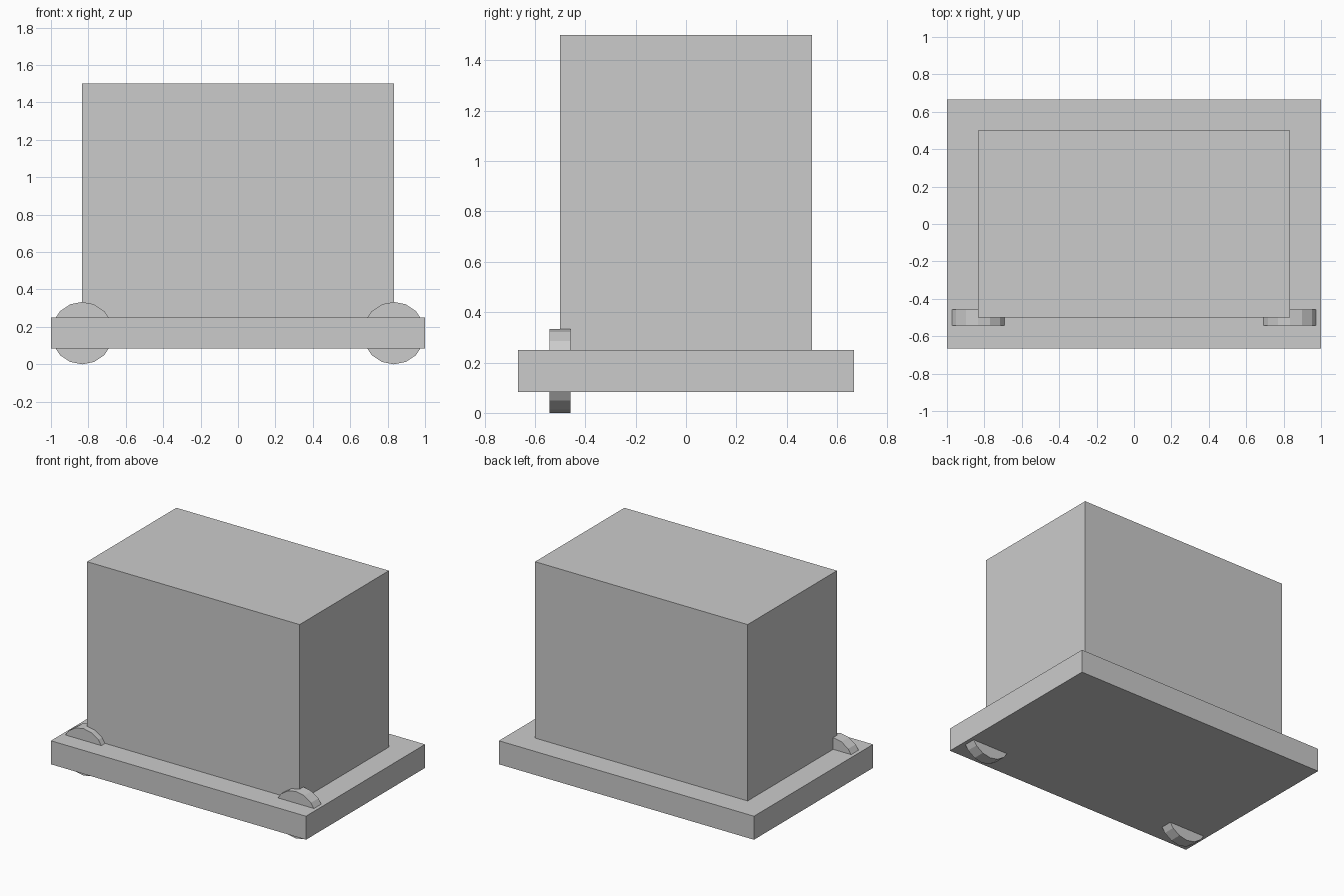
import bpy
from math import pi

if "Cube" in bpy.data.objects:
    bpy.data.objects.remove(bpy.data.objects["Cube"])


def box(name, size, z_bottom):
    """Axis-aligned box centred on x = y = 0, resting at z_bottom."""
    bpy.ops.mesh.primitive_cube_add(size=1, location=(0, 0, z_bottom + size[2] / 2))
    ob = bpy.context.object
    ob.name = name
    ob.scale = size
    bpy.ops.object.transform_apply(location=False, rotation=False, scale=True)
    return ob


def wheel(name, x):
    """16-sided flat-shaded disc with its axle along y."""
    bpy.ops.mesh.primitive_cylinder_add(
        vertices=16, radius=1 / 6, depth=1 / 12,
        location=(x, -0.5, 1 / 6), rotation=(pi / 2, 0, 0))
    bpy.context.object.name = name


# Base slab and main body
box("base_platform", (2, 4 / 3, 1 / 6), 1 / 12)
box("body", (5 / 3, 1, 1.25), 0.25)

# Pair of wheels cutting through the front of the slab
for side, sign in (("left", -1), ("right", 1)):
    wheel(f"{side}_wheel", sign * 5 / 6)
